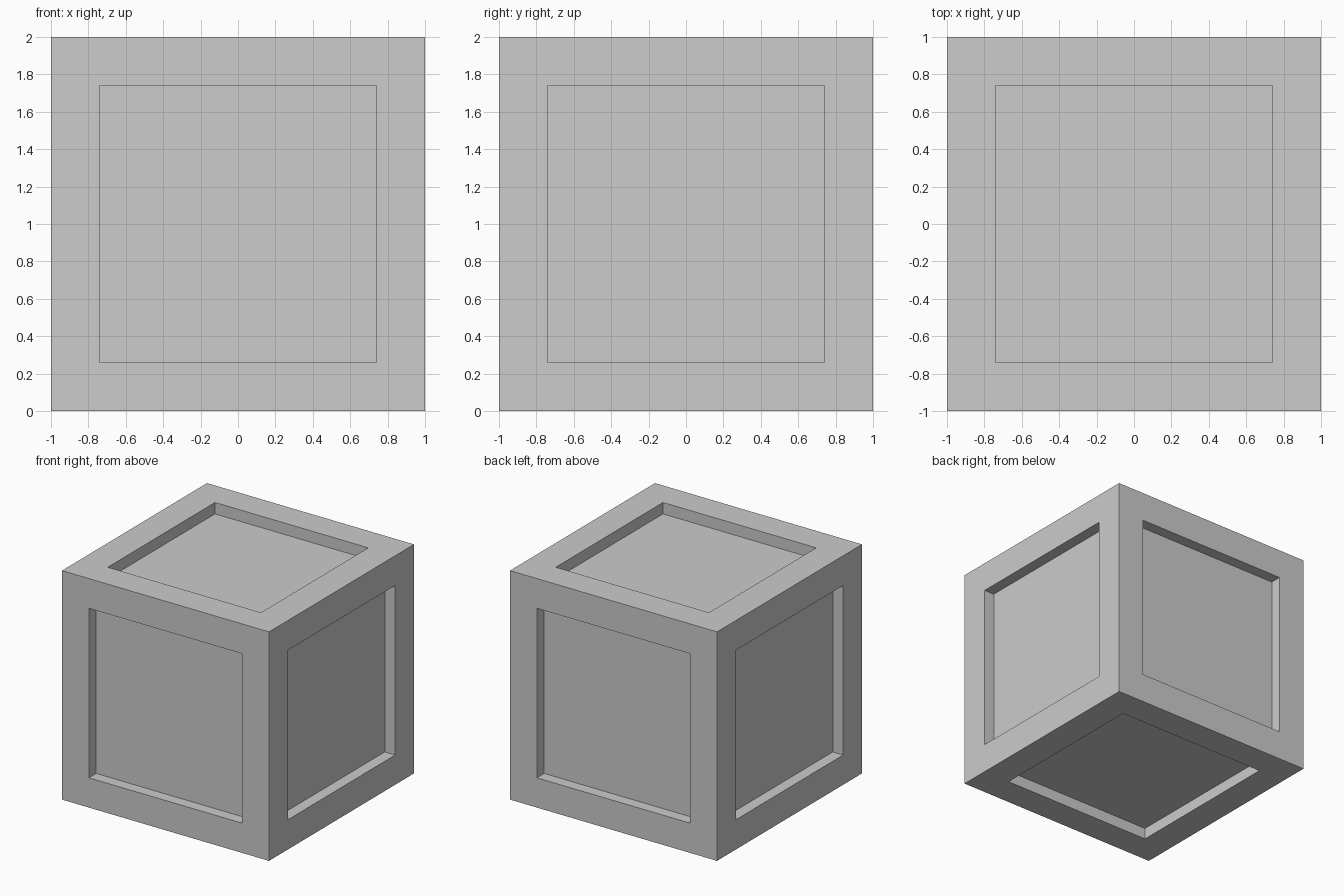
import bpy
import bmesh

old = bpy.data.objects.get("Cube")
if old:
    bpy.data.objects.remove(old, do_unlink=True)

SIZE, BORDER, DEPTH = 2.0, 0.26, 0.1

# Plain grey material
grey = bpy.data.materials.new("light_grey")
grey.use_nodes = True
colour = (0.604, 0.604, 0.604, 1)
grey.diffuse_color = colour
grey.node_tree.nodes["Principled BSDF"].inputs["Base Color"].default_value = colour

# Crate body with a framed border on all six sides
bm = bmesh.new()
bmesh.ops.create_cube(bm, size=SIZE)
bmesh.ops.translate(bm, verts=bm.verts, vec=(0, 0, SIZE / 2))
panels = list(bm.faces)
bmesh.ops.inset_individual(bm, faces=panels, thickness=BORDER, use_even_offset=True)

# Recessed panels with straight walls
panels = bmesh.ops.extrude_discrete_faces(bm, faces=panels)["faces"]
for panel in panels:
    bmesh.ops.translate(bm, verts=panel.verts, vec=panel.normal * -DEPTH)
bmesh.ops.recalc_face_normals(bm, faces=bm.faces)

mesh = bpy.data.meshes.new("crate")
bm.to_mesh(mesh)
bm.free()
mesh.materials.append(grey)
crate = bpy.data.objects.new("crate", mesh)
bpy.context.collection.objects.link(crate)
